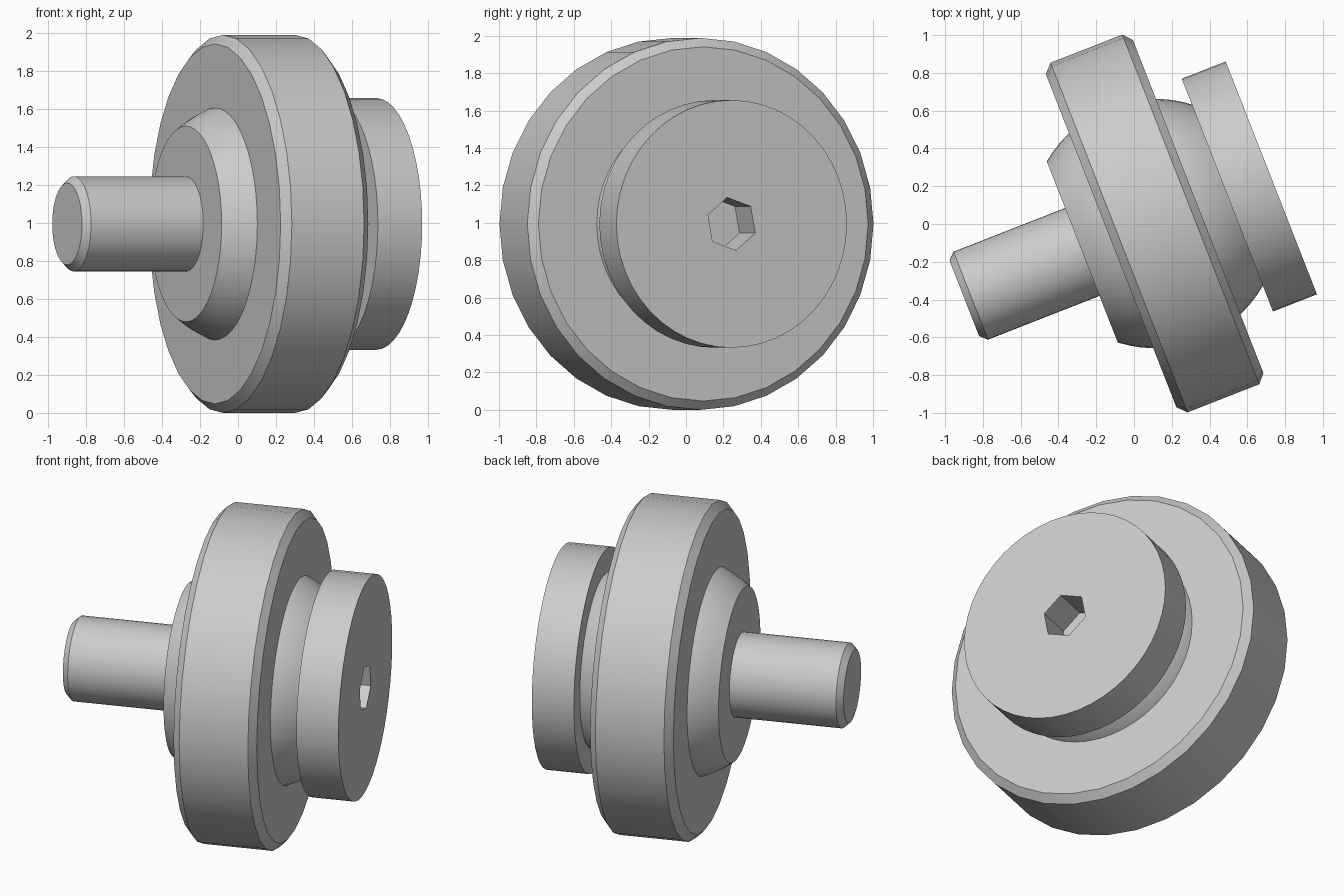
import bpy, bmesh
from math import sin, cos, pi, radians, sqrt

default = bpy.data.objects.get("Cube")
if default:
    bpy.data.objects.remove(default, do_unlink=True)

# Single plain grey finish
GREY = (0.6, 0.6, 0.6, 1.0)
grey = bpy.data.materials.new("plain grey")
grey.use_nodes = True
grey.diffuse_color = GREY
grey.node_tree.nodes["Principled BSDF"].inputs["Base Color"].default_value = GREY

# Shared turning axis, tilted in the ground plane
TILT = radians(21.4)
OFFSET = -0.038
CENTRE = (-sin(TILT) * OFFSET, cos(TILT) * OFFSET, 0.994)


def turned(name, profile, sides=48, start=0.0):
    """Closed solid of revolution from (axial position, radius) pairs."""
    bm = bmesh.new()
    angles = [start + 2 * pi * i / sides for i in range(sides)]
    rings = [[bm.verts.new((x, r * cos(a), r * sin(a))) for a in angles]
             for x, r in profile]
    for low, high in zip(rings, rings[1:]):
        for i in range(sides):
            j = (i + 1) % sides
            bm.faces.new((low[i], low[j], high[j], high[i]))
    bm.faces.new(rings[0])
    bm.faces.new(rings[-1])
    bmesh.ops.recalc_face_normals(bm, faces=bm.faces[:])
    mesh = bpy.data.meshes.new(name)
    bm.to_mesh(mesh)
    bm.free()
    mesh.materials.append(grey)
    obj = bpy.data.objects.new(name, mesh)
    bpy.context.collection.objects.link(obj)
    obj.location = CENTRE
    obj.rotation_euler.z = TILT
    return obj


# Chamfered shaft
shaft = turned("shaft", [(-0.98, 0.215), (-0.943, 0.25), (-0.30, 0.25)])

# Wide wheel with chamfered rims
wheel = turned("wheel", [(-0.145, 0.947), (-0.10, 0.994),
                         (0.308, 0.994), (0.35, 0.947)], sides=32)

# Ball hub, cut flat at both ends
BALL, HALF, STEPS = 0.66, 0.413, 16
xs = [-HALF + 2 * HALF * i / STEPS for i in range(STEPS + 1)]
hub = turned("ball_hub", [(0.104 + x, sqrt(BALL**2 - x**2)) for x in xs])

# Flat end disc with a hexagonal socket
disc = turned("end_disc", [(0.516, 0.662), (0.766, 0.662)])
cutter = turned("socket_cutter", [(0.535, 0.144), (0.9, 0.144)],
                sides=6, start=radians(40.5))
cutter.hide_render = True
cut = disc.modifiers.new("socket", "BOOLEAN")
cut.operation = "DIFFERENCE"
cut.solver = "EXACT"
cut.object = cutter
bpy.context.view_layer.update()
bpy.ops.object.select_all(action="DESELECT")
bpy.context.view_layer.objects.active = disc
disc.select_set(True)
bpy.ops.object.modifier_apply(modifier=cut.name)
bpy.data.objects.remove(cutter, do_unlink=True)

# Smooth the turned walls, keep the rims crisp
for part in (shaft, wheel, hub, disc):
    part.select_set(True)
bpy.ops.object.shade_smooth_by_angle(angle=radians(30))
